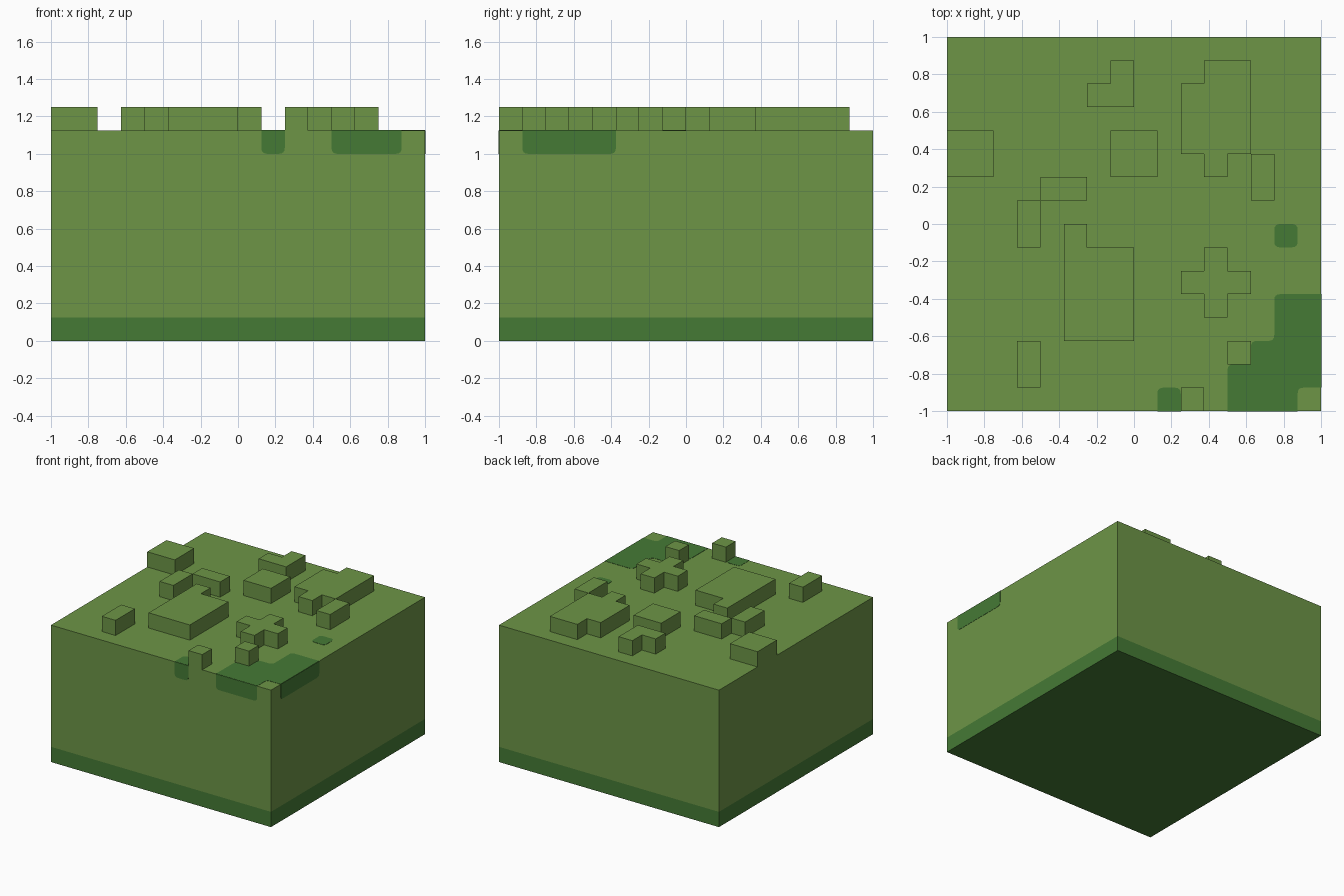
import bpy
import bmesh
from mathutils import Vector

if "Cube" in bpy.data.objects:
    bpy.data.objects.remove(bpy.data.objects["Cube"], do_unlink=True)

U = 0.125            # one block cell
TOP = 9 * U          # height of the main block
PLATE = 0.002        # thickness of painted patches


def material(name, rgb):
    m = bpy.data.materials.new(name)
    m.use_nodes = True
    m.diffuse_color = (*rgb, 1)
    bsdf = m.node_tree.nodes["Principled BSDF"]
    bsdf.inputs["Base Color"].default_value = (*rgb, 1)
    bsdf.inputs["Roughness"].default_value = 0.9
    return m


light = material("light_green", (0.153, 0.301, 0.062))
dark = material("dark_green", (0.060, 0.195, 0.036))


def finish(bm, name, mats):
    bmesh.ops.recalc_face_normals(bm, faces=bm.faces)
    me = bpy.data.meshes.new(name)
    bm.to_mesh(me)
    bm.free()
    for m in mats:
        me.materials.append(m)
    ob = bpy.data.objects.new(name, me)
    bpy.context.collection.objects.link(ob)
    return ob


def prism(name, points, offset, mat):
    """Extrude a closed 3D outline along an offset."""
    bm = bmesh.new()
    face = bm.faces.new([bm.verts.new(p) for p in points])
    res = bmesh.ops.extrude_face_region(bm, geom=[face], use_keep_orig=True)
    verts = [g for g in res["geom"] if isinstance(g, bmesh.types.BMVert)]
    bmesh.ops.translate(bm, verts=verts, vec=offset)
    return finish(bm, name, [mat])


def rect(x0, y0, x1, y1):
    return [(x0, y0), (x1, y0), (x1, y1), (x0, y1)]


def rounded(points, on_border, r=0.25):
    """Round every corner that does not lie on the block's edge."""
    out = []
    for i, p in enumerate(points):
        p = Vector(p)
        if on_border(p):
            out.append(p)
            continue
        a = p + (Vector(points[i - 1]) - p).normalized() * r
        b = p + (Vector(points[(i + 1) % len(points)]) - p).normalized() * r
        for k in range(5):
            t = k / 4
            out.append(a * (1 - t) ** 2 + p * 2 * t * (1 - t) + b * t * t)
    return out


# Main block, with a dark bottom layer
bm = bmesh.new()
bmesh.ops.create_cube(bm, size=1)
bmesh.ops.scale(bm, vec=(2, 2, TOP), verts=bm.verts)
bmesh.ops.translate(bm, vec=(0, 0, TOP / 2), verts=bm.verts)
bmesh.ops.bisect_plane(bm, geom=bm.verts[:] + bm.edges[:] + bm.faces[:],
                       plane_co=(0, 0, U), plane_no=(0, 0, 1))
for f in bm.faces:
    f.material_index = 1 if f.calc_center_median().z < U else 0
finish(bm, "main_block", [light, dark])

# Raised blocks, outlines in cells
raised = {
    "left_edge_block": rect(-8, 2, -6, 4),
    "centre_block": rect(-1, 2, 1, 4),
    "back_corner_block": [(-2, 5), (0, 5), (0, 7), (-1, 7), (-1, 6), (-2, 6)],
    "back_large_block": [(2, 3), (3, 3), (3, 2), (4, 2), (4, 3), (5, 3),
                         (5, 7), (3, 7), (3, 6), (2, 6)],
    "back_side_block": rect(5, 1, 6, 3),
    "wide_bar": rect(-4, 1, -2, 2),
    "long_bar": rect(-5, -1, -4, 1),
    "front_large_block": [(-3, -5), (0, -5), (0, -1), (-2, -1), (-2, 0), (-3, 0)],
    "cross_block": [(3, -4), (4, -4), (4, -3), (5, -3), (5, -2), (4, -2),
                    (4, -1), (3, -1), (3, -2), (2, -2), (2, -3), (3, -3)],
    "small_block": rect(4, -6, 5, -5),
    "front_bar": rect(-5, -7, -4, -5),
    "front_edge_block": rect(2, -8, 3, -7),
}
for name, outline in raised.items():
    prism(name, [(x * U, y * U, TOP) for x, y in outline], (0, 0, U), light)

# Dark patches on the top
top_patches = {
    "corner_patch": [(4, -8), (7, -8), (7, -7), (8, -7), (8, -3), (6, -3),
                     (6, -5), (5, -5), (5, -6), (4, -6)],
    "spot_patch": rect(6, -1, 7, 0),
    "front_edge_patch": rect(1, -8, 2, -7),
}
for name, outline in top_patches.items():
    pts = rounded(outline, lambda p: max(abs(p.x), abs(p.y)) > 7.9)
    prism(name, [(p.x * U, p.y * U, TOP) for p in pts], (0, 0, PLATE), dark)

# The same patches folding down over the front and the side
for name, a, b in (("front_drop_large", 4, 7), ("front_drop_small", 1, 2)):
    pts = rounded(rect(a, 8, b, 9), lambda p: p.y > 8.9)
    prism(name, [(p.x * U, -1, p.y * U) for p in pts], (0, -PLATE, 0), dark)
pts = rounded(rect(-7, 8, -3, 9), lambda p: p.y > 8.9)
prism("side_drop", [(1, p.x * U, p.y * U) for p in pts], (PLATE, 0, 0), dark)
